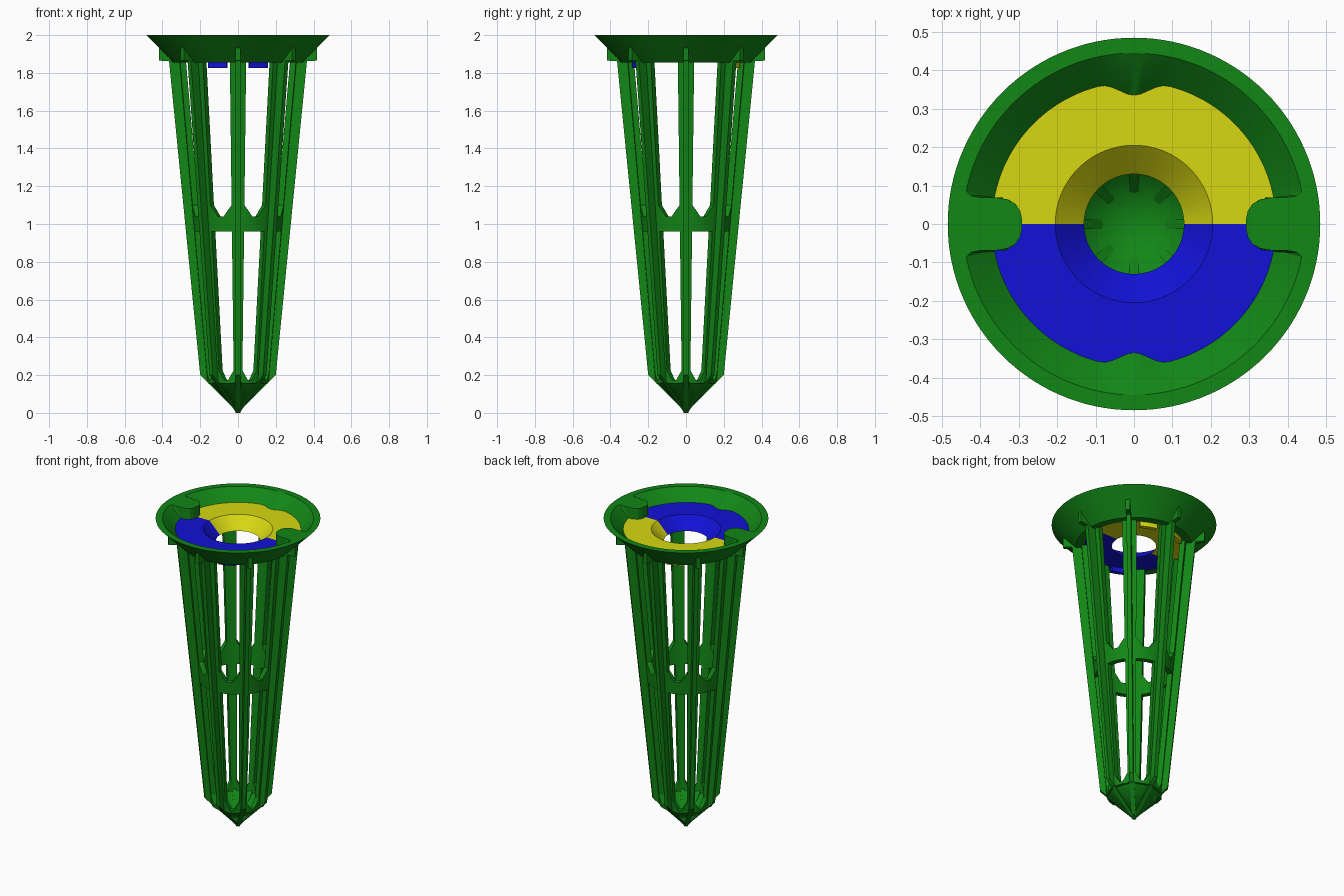
import bpy, bmesh, math
from math import sin, cos, radians, pi

if "Cube" in bpy.data.objects:
    bpy.data.objects.remove(bpy.data.objects["Cube"])

def material(name, rgb):
    m = bpy.data.materials.new(name)
    m.diffuse_color = (*rgb, 1)
    m.use_nodes = True
    m.node_tree.nodes["Principled BSDF"].inputs["Base Color"].default_value = m.diffuse_color
    return m

GREEN = material("green", (0.006, 0.24, 0.008))
YELLOW = material("yellow", (0.68, 0.68, 0.006))
BLUE = material("blue", (0.006, 0.006, 0.68))

def make(name, verts, faces, mat, smooth=True):
    me = bpy.data.meshes.new(name)
    me.from_pydata(verts, [], faces)
    bm = bmesh.new()
    bm.from_mesh(me)
    bmesh.ops.remove_doubles(bm, verts=bm.verts, dist=1e-5)
    bmesh.ops.recalc_face_normals(bm, faces=bm.faces)
    bm.to_mesh(me)
    bm.free()
    me.materials.append(mat)
    ob = bpy.data.objects.new(name, me)
    bpy.context.collection.objects.link(ob)
    if smooth:
        bpy.ops.object.select_all(action='DESELECT')
        ob.select_set(True)
        bpy.context.view_layer.objects.active = ob
        bpy.ops.object.shade_smooth_by_angle(angle=radians(25))
    return ob

def sweep(name, profile, mat, a0=0, a1=360, steps=96):
    """Sweep a closed (radius, z) profile about z; profile is a function of the angle in degrees."""
    full = a1 - a0 == 360
    verts, faces = [], []
    n = len(profile(0))
    count = steps if full else steps + 1
    for i in range(count):
        a = a0 + (a1 - a0) * i / steps
        verts += [(r * cos(radians(a)), r * sin(radians(a)), z) for r, z in profile(a)]
    for i in range(steps):
        j = (i + 1) % count
        for k in range(n):
            l = (k + 1) % n
            faces.append((i * n + k, j * n + k, j * n + l, i * n + l))
    if not full:
        faces += [tuple(range(n)), tuple(range(steps * n, steps * n + n))]
    return make(name, verts, faces, mat)

def prism(name, low, high, mat, smooth=False):
    n = len(low)
    faces = [tuple(range(n)), tuple(range(n, 2 * n))]
    faces += [(i, (i + 1) % n, n + (i + 1) % n, n + i) for i in range(n)]
    return make(name, low + high, faces, mat, smooth)

# Inner outline of the funnel, with a bump at the front and back
def bump(a):
    d = min(abs(a % 360 - 90), abs(a % 360 - 270))
    return 0.5 * (1 + cos(pi * d / 14)) if d < 14 else 0

def seat(a):
    return 0.37 - 0.035 * bump(a)

# Funnel
sweep("funnel", lambda a: [(0.342, 1.855), (0.485, 2), (0.445, 2),
                           (seat(a), 1.93), (0.295, 1.855)], GREEN, steps=120)

# Two-colour plug with a countersunk hole
def plug(a):
    return [(seat(a), 1.93), (0.205, 1.93), (0.13, 1.856), (0.295, 1.856)]

sweep("front_plug_half", plug, BLUE, 180, 360, 60)
sweep("back_plug_half", plug, YELLOW, 0, 180, 60)

# Clip tabs under the plug
for mid, mat, side in ((90, YELLOW, "back"), (270, BLUE, "front")):
    for s in (-1, 1):
        c = mid + s * 22.5
        sweep(f"{side}_tab", lambda a: [(0.268, 1.826), (0.293, 1.826), (0.293, 1.86), (0.268, 1.86)],
              mat, c - 10.5, c + 10.5, 8)

# Side lugs inside the funnel
half = [(0.292, 0.015), (0.296, 0.033), (0.308, 0.052), (0.33, 0.064), (0.36, 0.069),
        (0.40, 0.069), (0.425, 0.074), (0.437, 0.086), (0.455, 0.092)]
outline = half + [(x, -y) for x, y in reversed(half)]
for s in (-1, 1):
    prism("side_lug", [(s * min(x, 0.325), y, 1.858) for x, y in outline],
          [(s * x, y, 2.0) for x, y in outline], GREEN, True)

# Tapered basket wall
def wall(z):
    return 0.165 + (z - 0.2) * 0.0873

def wall_panel(name, angles, low, high, centre):
    verts, faces = [], []
    for a, z0, z1 in zip(angles, low, high):
        t = radians(a + centre)
        for r, z in ((wall(z0), z0), (wall(z1), z1), (wall(z1) - 0.032, z1), (wall(z0) - 0.032, z0)):
            verts.append((r * cos(t), r * sin(t), z))
    n = len(angles)
    for i in range(n - 1):
        for k in range(4):
            l = (k + 1) % 4
            faces.append((4 * i + k, 4 * i + 4 + k, 4 * i + 4 + l, 4 * i + l))
    faces += [(0, 1, 2, 3), tuple(range(4 * n - 4, 4 * n))]
    make(name, verts, faces, GREEN)

fin = [(0, 0.0), (0.2, 0.2), (0.365, 1.862), (0.418, 1.865), (0.418, 1.935),
       (0.385, 1.91), (0.30, 1.858), (0.15, 0.2), (0, 0.03)]
for k in range(8):
    c = 45 * k
    # Upright flange
    wall_panel("upright", [-8, -4, 0, 4, 8], [0.16] * 5, [1.858] * 5, c)
    # Middle band with sloped corners
    gap = [8, 13, 18.5, 22.5, 26.5, 32, 37]
    wall_panel("middle_band", gap, [0.96] * 7,
               [1.10, 1.072, 1.04, 1.04, 1.04, 1.072, 1.10], c)
    # Sloped corners at the foot of each opening
    wall_panel("foot_band", gap, [0.155] * 7,
               [0.225, 0.20, 0.175, 0.172, 0.175, 0.20, 0.225], c)
    # Outer fin
    t, w = radians(c), 0.0125
    side = [[(r * cos(t) - s * w * sin(t), r * sin(t) + s * w * cos(t), z) for r, z in fin]
            for s in (-1, 1)]
    prism("fin", side[0], side[1], GREEN)

# Hollow pointed tip
sweep("tip", lambda a: [(0, 0.004), (0.162, 0.17), (0.132, 0.17), (0, 0.045)], GREEN, steps=64)
